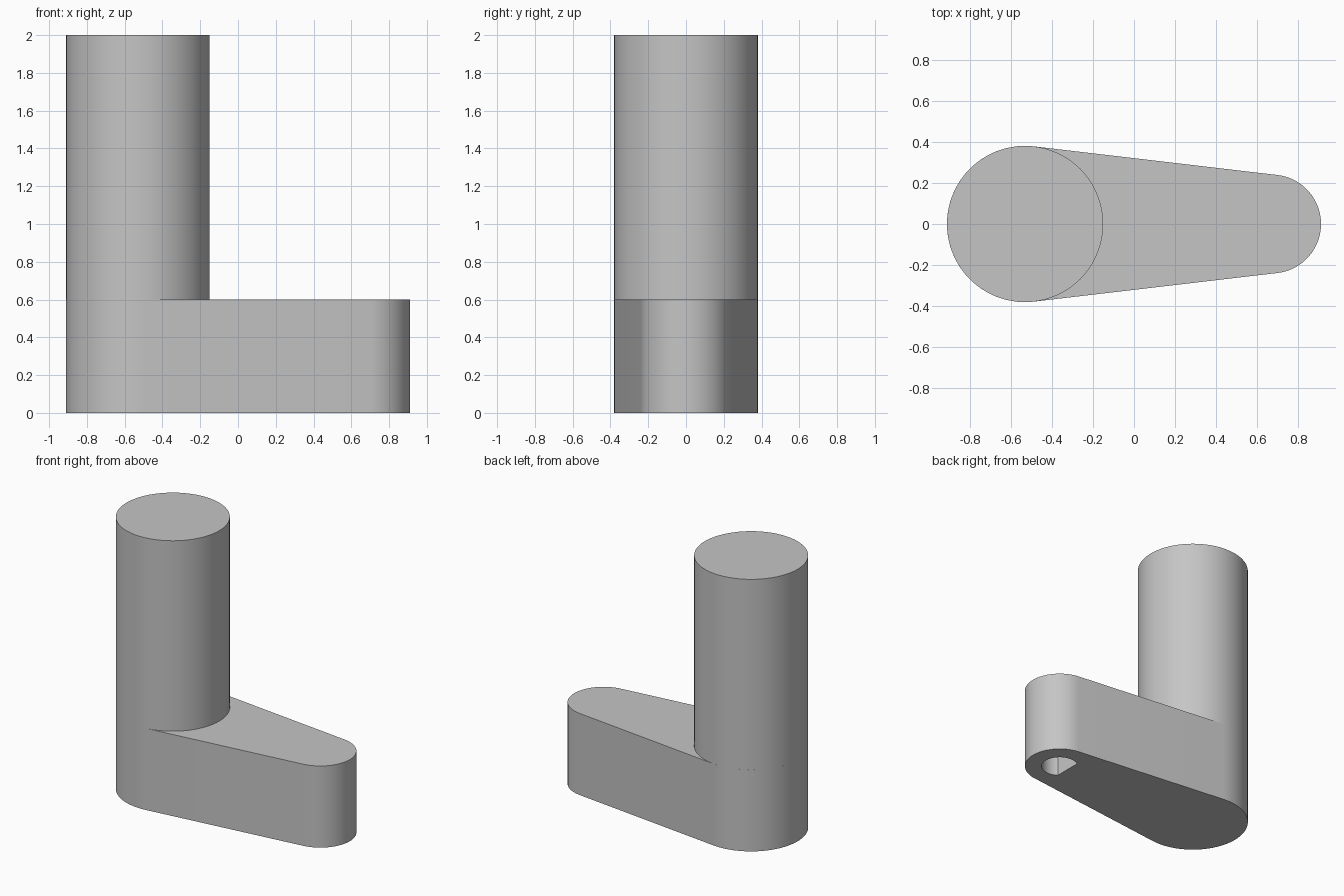
import bpy, bmesh, math

cube = bpy.data.objects.get("Cube")
if cube:
    bpy.data.objects.remove(cube, do_unlink=True)

POST_X, POST_R = -0.53, 0.38
TIP_X, TIP_R = 0.67, 0.24
ARM_H, TOP = 0.6, 2.0

grey = bpy.data.materials.new("plain grey")
grey.use_nodes = True
colour = (0.56, 0.56, 0.56, 1)
grey.diffuse_color = colour
grey.node_tree.nodes["Principled BSDF"].inputs["Base Color"].default_value = colour


def arc(cx, r, start, end, steps):
    """Points along an arc centred on the x axis."""
    angles = [start + (end - start) * i / steps for i in range(steps + 1)]
    return [(cx + r * math.cos(a), r * math.sin(a)) for a in angles]


def prism(name, outline, bottom, top):
    """Closed outline extruded straight up."""
    bm = bmesh.new()
    face = bm.faces.new([bm.verts.new((x, y, bottom)) for x, y in outline])
    new = bmesh.ops.extrude_face_region(bm, geom=[face], use_keep_orig=True)["geom"]
    bmesh.ops.translate(bm, vec=(0, 0, top - bottom),
                        verts=[g for g in new if isinstance(g, bmesh.types.BMVert)])
    bmesh.ops.recalc_face_normals(bm, faces=bm.faces)
    mesh = bpy.data.meshes.new(name)
    bm.to_mesh(mesh)
    bm.free()
    mesh.materials.append(grey)
    obj = bpy.data.objects.new(name, mesh)
    bpy.context.collection.objects.link(obj)
    return obj


def activate(obj):
    bpy.ops.object.select_all(action="DESELECT")
    obj.select_set(True)
    bpy.context.view_layer.objects.active = obj


# Tapered arm: two round ends joined by tangent sides
t = math.acos((POST_R - TIP_R) / (TIP_X - POST_X))
arm = prism("crank_arm",
            arc(TIP_X, TIP_R, -t, t, 40) + arc(POST_X, POST_R, t, 2 * math.pi - t, 48),
            0, ARM_H)

# Blind D-shaped shaft socket in the underside of the narrow end
HOLE_R, FLAT = 0.125, 0.07
h = math.pi - math.acos(FLAT / HOLE_R)
cutter = prism("socket_cutter", arc(TIP_X, HOLE_R, -h, h, 40), -0.1, 0.42)
cutter.hide_render = True
activate(arm)
cut = arm.modifiers.new("socket", "BOOLEAN")
cut.operation = "DIFFERENCE"
cut.solver = "EXACT"
cut.object = cutter
bpy.ops.object.modifier_apply(modifier=cut.name)
bpy.data.objects.remove(cutter, do_unlink=True)

# Upright round grip standing on the wide end
grip = prism("grip_post", arc(POST_X, POST_R, 0, 2 * math.pi, 72)[:-1], ARM_H, TOP)

for part in (arm, grip):
    activate(part)
    bpy.ops.object.shade_smooth_by_angle(angle=math.radians(30))
